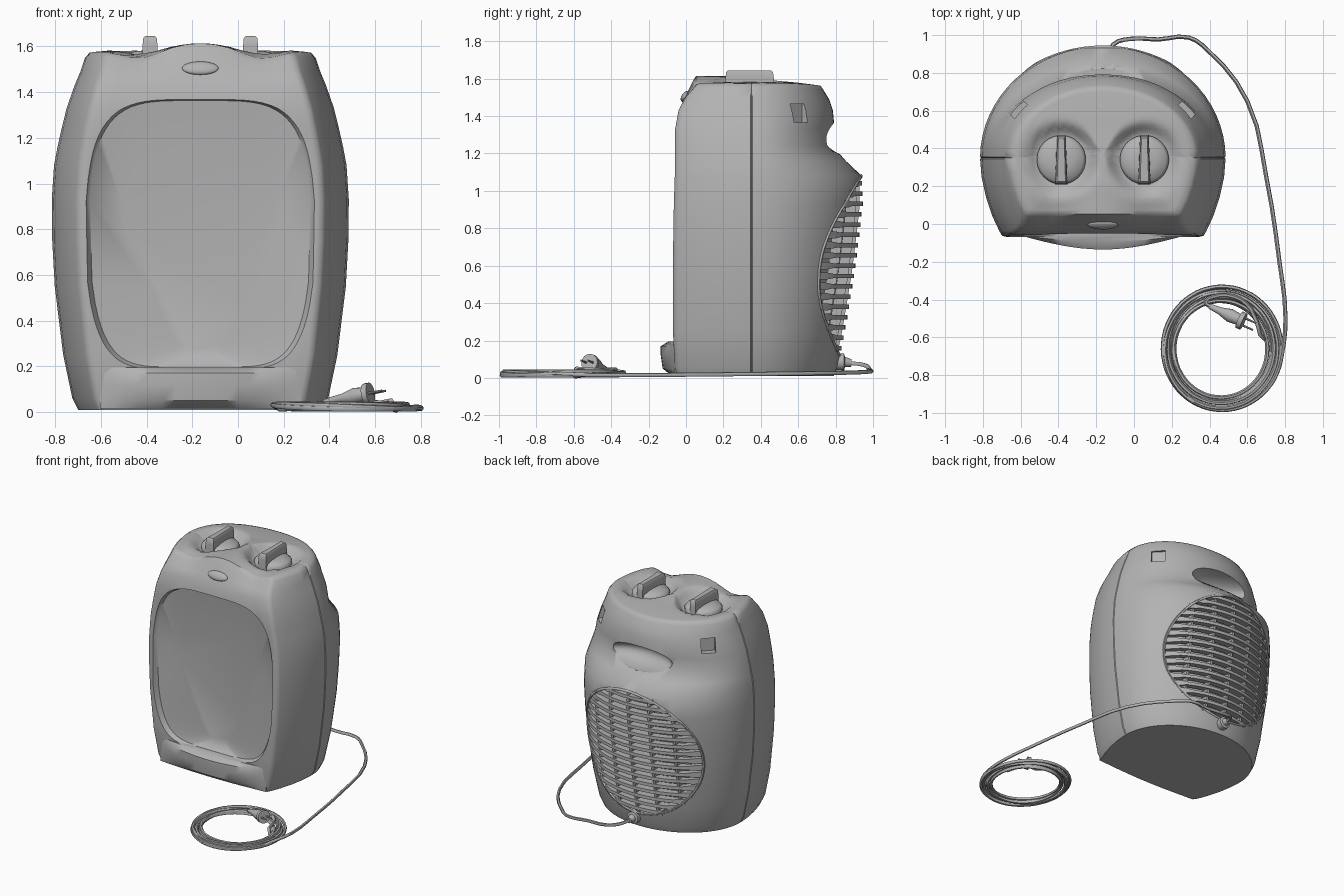
import bpy, bmesh, math
from math import sin, cos, pi, sqrt, exp
from mathutils import Vector

cube = bpy.data.objects.get("Cube")
if cube:
    bpy.data.objects.remove(cube)

CX = -0.165      # body centre line
SEAM = 0.35      # depth where front and rear shells meet
VENT_Z, VENT_R = 0.6, 0.48

grey = bpy.data.materials.new("plain grey")
grey.use_nodes = True
grey.diffuse_color = (0.45, 0.45, 0.45, 1)
grey.node_tree.nodes["Principled BSDF"].inputs["Base Color"].default_value = (0.45, 0.45, 0.45, 1)


def finish(obj, name, angle=40):
    obj.name = name
    obj.data.materials.clear()
    obj.data.materials.append(grey)
    obj.data.shade_smooth()
    obj.data.set_sharp_from_angle(angle=math.radians(angle))
    return obj


def add_mesh(name, bm):
    bmesh.ops.recalc_face_normals(bm, faces=bm.faces)
    mesh = bpy.data.meshes.new(name)
    bm.to_mesh(mesh)
    bm.free()
    obj = bpy.data.objects.new(name, mesh)
    bpy.context.collection.objects.link(obj)
    return finish(obj, name)


def add_loft(bm, rings, shift=CX):
    rows = [[bm.verts.new((p[0] + shift, p[1], p[2])) for p in r] for r in rings]
    n = len(rows[0])
    for a, b in zip(rows, rows[1:]):
        for i in range(n):
            j = (i + 1) % n
            bm.faces.new((a[i], a[j], b[j], b[i]))
    bm.faces.new(rows[0])
    bm.faces.new(rows[-1])


def loft(name, rings, shift=CX):
    bm = bmesh.new()
    add_loft(bm, rings, shift)
    return add_mesh(name, bm)


def rod(name, stations, direction, shift=CX, n=16):
    """Turned part: stations are (centre, radius) along a direction."""
    d = Vector(direction).normalized()
    u = d.orthogonal().normalized()
    v = d.cross(u)
    rings = [[Vector(c) + r * (u * cos(2 * pi * i / n) + v * sin(2 * pi * i / n))
              for i in range(n)] for c, r in stations]
    return loft(name, rings, shift)


def cable(name, points, radius, closed=False):
    cu = bpy.data.curves.new(name, 'CURVE')
    cu.dimensions = '3D'
    cu.bevel_depth, cu.bevel_resolution, cu.resolution_u = radius, 1, 3
    cu.use_fill_caps = True
    sp = cu.splines.new('BEZIER')
    sp.bezier_points.add(len(points) - 1)
    for bp, p in zip(sp.bezier_points, points):
        bp.co = p
        bp.handle_left_type = bp.handle_right_type = 'AUTO'
    sp.use_cyclic_u = closed
    tmp = bpy.data.objects.new(name + "_path", cu)
    bpy.context.collection.objects.link(tmp)
    mesh = bpy.data.meshes.new_from_object(tmp.evaluated_get(bpy.context.evaluated_depsgraph_get()))
    bpy.data.objects.remove(tmp)
    obj = bpy.data.objects.new(name, mesh)
    bpy.context.collection.objects.link(obj)
    return finish(obj, name, 60)


# Body profile: height, half width, front depth, rear depth
PROFILE = [(0.01, .535, -.05, .79), (0.06, .56, -.06, .81), (.25, .6, -.07, .85),
           (.55, .637, -.07, .9), (.75, .648, -.068, .925), (.93, .65, -.065, .945),
           (1.08, .64, -.06, .94), (1.16, .625, -.06, .855), (1.24, .607, -.06, .785),
           (1.33, .585, -.058, .795), (1.43, .55, -.04, .785), (1.49, .525, -.01, .765)]


def profile(z):
    for a, b in zip(PROFILE, PROFILE[1:]):
        if z <= b[0]:
            t = (z - a[0]) / (b[0] - a[0])
            return [p + (q - p) * t for p, q in zip(a[1:], b[1:])]
    return PROFILE[-1][1:]


def outline(w, front, rear):
    fw = w * 0.835
    half = [((fw - .03) * i / 6, front) for i in range(7)]
    half += [(fw - .008, front + .006), (fw + .004, front + .025)]
    half += [(fw + (w - fw) * sin(t * pi / 8), front + (SEAM - front) * t / 4) for t in (1, 2, 3)]
    half += [(w, SEAM - .005), (w - .006, SEAM), (w, SEAM + .005)]
    half += [(w * cos(k * pi / 32), SEAM + (rear - SEAM) * sin(k * pi / 32)) for k in range(1, 16)]
    half.append((0, rear))
    return half + [(-x, y) for x, y in reversed(half[1:-1])]


def rear_y(x, z):
    w, _, rear = profile(z)
    return SEAM + (rear - SEAM) * sqrt(max(0, 1 - (x / w) ** 2))


def top_z(x, y):
    """Control deck: front crest, two front dips and two knob bowls."""
    k = math.hypot(abs(x) - .22, y - .34)
    base = 1.592 - .03 * max(0, (y - SEAM) / .37) ** 2 - .022 * (x / .5) ** 4
    crest = .022 * exp(-(x / .14) ** 2) * min(1, max(0, (.5 - y) / .3))
    dip = .05 * exp(-((abs(x) - .27) / .11) ** 2) * exp(-(y / .15) ** 2)
    bowl = .06 * min(1, max(0, (.2 - k) / .06))
    return base + crest - dip - bowl


rings = [[(x, y, p[0]) for x, y in outline(*p[1:])] for p in PROFILE]
rim = outline(.505, .04, .735)
for s in (1, .96, .9, .82, .74, .66, .58, .5, .42, .34, .26, .18, .1, .03):
    ring = [(x * s, .38 + (y - .38) * s) for x, y in rim]
    rings.append([(x, y, top_z(x, y) - (.02 if s == 1 else 0)) for x, y in ring])
body = loft("heater_body", rings)

# Cutters: front window, rear vent, hand grip and side notches
cutters = []


def rounded(c, power):
    return math.copysign(abs(c) ** power, c)


window = []
for i in range(64):
    a = 2 * pi * (i + .5) / 64
    power = .47 if sin(a) > 0 else .34
    z = .78 + .595 * rounded(sin(a), power)
    low = .78 - z
    window.append((rounded(cos(a), power) * (.5 - (.25 if low > 0 else .12) * low ** 2), z))
dish = [(x * (.25 + .6 * (z - .18) / 1.2), -.005, .27 + (z - .18) * .65) for x, z in window]
cutters.append(loft("window_cutter", [[(x * 1.04, -.3, .78 + (z - .78) * 1.02) for x, z in window],
                                      [(x * 1.01, -.07, z) for x, z in window],
                                      [(x * .97, -.035, .78 + (z - .78) * .98) for x, z in window],
                                      dish]))
# the vent floor runs parallel to the rear shell
circle = [(cos(i * pi / 24), sin(i * pi / 24)) for i in range(48)]
floor = [[(VENT_R * x, 1.3, VENT_Z + VENT_R * z) for x, z in circle]]
for s in (1, .85, .68, .5, .33, .16, .03):
    ring = [(VENT_R * s * x, VENT_Z + VENT_R * s * z) for x, z in circle]
    floor.append([(x, rear_y(x, z) - .085, z) for x, z in ring])
cutters.append(loft("vent_cutter", floor))
bpy.ops.mesh.primitive_uv_sphere_add(segments=32, ring_count=16, location=(CX, .82, 1.28))
grip = bpy.context.object
grip.scale = (.28, .15, .085)
cutters.append(grip)
for side in (-1, 1):
    bpy.ops.mesh.primitive_cube_add(size=.1, location=(CX + side * .46, .62, 1.415),
                                    rotation=(0, 0, -side * .8))
    cutters.append(bpy.context.object)
for c in cutters:
    c.hide_render = True
    mod = body.modifiers.new("cut", 'BOOLEAN')
    mod.operation, mod.solver, mod.object = 'DIFFERENCE', 'EXACT', c
bpy.context.view_layer.update()
cut = bpy.data.meshes.new_from_object(body.evaluated_get(bpy.context.evaluated_depsgraph_get()))
body.modifiers.clear()
body.data = cut
for c in cutters:
    bpy.data.objects.remove(c)
for poly in cut.polygons:
    poly.material_index = 0
finish(body, "heater_body", 50)

# Foot lip below the window
lip = []
for z, d in ((.015, .02), (.05, .065), (.12, .075), (.17, .075), (.195, .035)):
    arc = [(-.44 + .88 * i / 16, -.06 - d * sin(pi * i / 16)) for i in range(17)]
    lip.append([(x, y, z) for x, y in arc] + [(.44, -.03, z), (-.44, -.03, z)])
loft("front_lip", lip)

# Oval badge, left blank
bpy.ops.mesh.primitive_uv_sphere_add(segments=24, ring_count=12, location=(CX, -.005, 1.505),
                                     rotation=(-.6, 0, 0))
badge = bpy.context.object
badge.scale = (.08, .018, .033)
finish(badge, "oval_badge")

# Knobs with grip bars
for side, label in ((-1, "right"), (1, "left")):
    x, y = side * .22, .34
    rod(label + "_knob", [((x, y, 1.5), .13), ((x, y, 1.55), .13), ((x, y, 1.568), .115),
                          ((x, y, 1.58), .06), ((x, y, 1.583), .01)], (0, 0, 1), n=28)
    bar = [[(x - w, y - l, z), (x + w, y - l, z), (x + w * .7, y + l, z), (x - w * .7, y + l, z)]
           for z, w, l in ((1.53, .033, .13), (1.6, .033, .13), (1.635, .03, .125), (1.645, .022, .115))]
    loft(label + "_knob_grip", bar)

# Rear grille: slats with stout ends, upright ribs and rim follow the rear shell
bm = bmesh.new()
for row in range(17):
    z = VENT_Z + (row - 8) * .055
    c = sqrt(VENT_R ** 2 - (z - VENT_Z) ** 2) + .005
    slat = []
    for i in range(21):
        u = i / 10 - 1
        x, t = c * u, (.019 if abs(u) > .85 else .012)
        y = rear_y(x, z)
        slat.append([(x, y - .055, z - t * .5), (x, y, z - t), (x, y, z + t), (x, y - .055, z + t)])
    add_loft(bm, slat)
add_mesh("grille_slats", bm)
bm = bmesh.new()
for k in range(-2, 3):
    x = k * .16
    c = sqrt(VENT_R ** 2 - x * x)
    rib = []
    for i in range(17):
        z = VENT_Z + c * (i / 8 - 1)
        y = rear_y(x, z)
        rib.append([(x - .01, y - .07, z), (x + .01, y - .07, z), (x + .01, y - .015, z), (x - .01, y - .015, z)])
    add_loft(bm, rib)
add_mesh("grille_ribs", bm)
ring = [(VENT_R * x, VENT_Z + VENT_R * z) for x, z in circle]
cable("grille_rim", [(x + CX, rear_y(x, z) - .004, z) for x, z in ring], .01, True)

# Cord socket
rod("cord_socket", [((.02, .79, .085), .045), ((.02, .845, .085), .045), ((.02, .85, .085), .028),
                    ((.02, .885, .08), .02)], (0, 1, 0))

# Power cord: run along the floor, then a loose coil
cord = [(CX + .02, .87, .08), (-.11, .95, .07), (-.02, .98, .05), (.13, .977, .04), (.29, .987, .035),
        (.39, .92, .03), (.6, .65, .025), (.7, .25, .02), (.77, -.2, .016), (.802, -.5, .016)]
TURNS, STEPS = 7, 20
for i in range(TURNS * STEPS):
    a = -2 * pi * i / STEPS - .1
    t = i / STEPS
    r = .335 - .09 * t / TURNS + .008 * sin(a * .73)
    cord.append((.463 + r * .96 * cos(a), -.66 + r * sin(a), .024 + .011 * sin(a * 1.37 + t)))
cord += [(.62, -.45, .04), (.53, -.385, .045), (.42, -.385, .045), (.38, -.415, .045), (.41, -.44, .05)]
cable("power_cord", cord, .0115)

# Plug with flange and pins
start, axis = Vector((.4, -.435, .05)), Vector((.88, -.4, .16)).normalized()
rod("plug_body", [(start, .014), (start + axis * .06, .02), (start + axis * .12, .036),
                  (start + axis * .18, .03)], axis, 0)
rod("plug_flange", [(start + axis * .175, .047), (start + axis * .2, .047)], axis, 0)
across = axis.cross(Vector((0, 0, 1))).normalized()
for side, label in ((-1, "first"), (1, "second")):
    p = start + axis * .195 + across * side * .02
    rod(label + "_plug_pin", [(p, .006), (p + axis * .07, .005)], axis, 0, 8)
